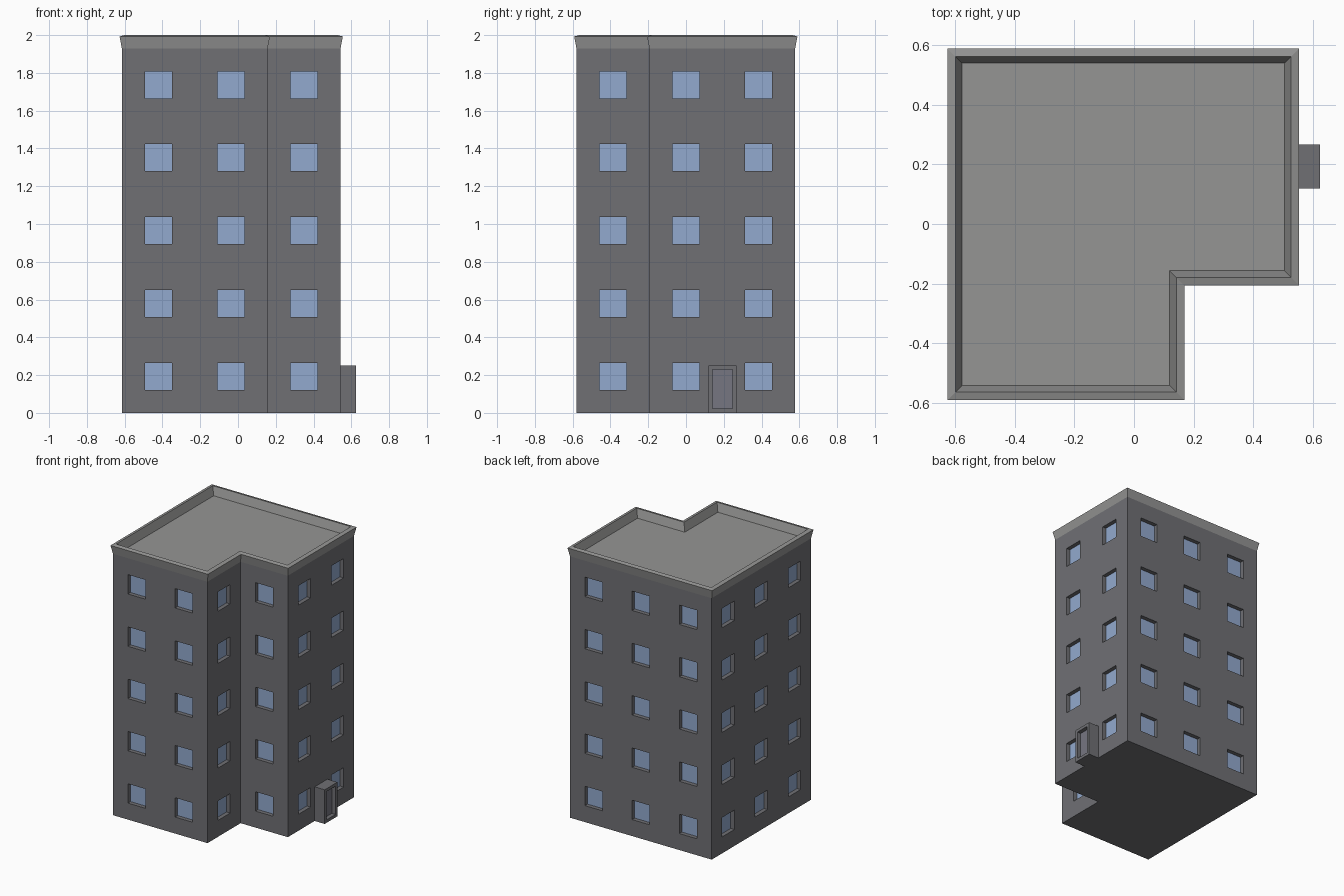
import bpy, bmesh
from mathutils import Vector

if "Cube" in bpy.data.objects:
    bpy.data.objects.remove(bpy.data.objects["Cube"])

CELL = 0.386          # one bay wide, one storey high
FLOORS = 5
TOP = CELL * FLOORS


def material(name, rgb):
    m = bpy.data.materials.new(name)
    m.diffuse_color = (*rgb, 1)
    m.use_nodes = True
    m.node_tree.nodes["Principled BSDF"].inputs["Base Color"].default_value = m.diffuse_color
    return m


WALL = material("wall_grey", (0.16, 0.162, 0.175))
ROOF = material("roof_grey", (0.30, 0.30, 0.295))
GLASS = material("glass_blue", (0.29, 0.40, 0.62))
DOOR = material("door_grey", (0.18, 0.18, 0.22))


def finish(bm, name, mats):
    me = bpy.data.meshes.new(name)
    bm.to_mesh(me)
    bm.free()
    for m in mats:
        me.materials.append(m)
    ob = bpy.data.objects.new(name, me)
    bpy.context.collection.objects.link(ob)
    return ob


def recess(bm, faces, border, depth):
    # inset each face, then sink it straight back
    bmesh.ops.inset_individual(bm, faces=faces, thickness=border, use_even_offset=True)
    bmesh.ops.inset_individual(bm, faces=faces, thickness=0, depth=-depth)
    for f in faces:
        f.material_index = 1


# L-shaped footprint, walked counter-clockwise bay by bay
points, dirs = [], []
p = Vector((-0.615, -0.58))
for dx, dy, n in [(1, 0, 2), (0, 1, 1), (1, 0, 1), (0, 1, 2), (-1, 0, 3), (0, -1, 3)]:
    for _ in range(n):
        points.append(p.copy())
        dirs.append(Vector((dx, dy)))
        p += dirs[-1] * CELL


def ring(bm, offset, z, pts):
    # footprint moved outwards by offset with mitred corners
    out = []
    for i in pts:
        a, b = dirs[i - 1], dirs[i]
        na, nb = Vector((a.y, -a.x)), Vector((b.y, -b.x))
        move = nb if a == b else na + nb
        q = points[i] + move * offset
        out.append(bm.verts.new((q.x, q.y, z)))
    return out


def bridge(bm, low, high):
    n = len(low)
    return [bm.faces.new((low[i], low[(i + 1) % n], high[(i + 1) % n], high[i]))
            for i in range(n)]


# Walls with recessed windows, one per bay and storey
bm = bmesh.new()
rings = [ring(bm, 0, CELL * k, range(len(points))) for k in range(FLOORS + 1)]
cells = [f for lo, hi in zip(rings, rings[1:]) for f in bridge(bm, lo, hi)]
bm.faces.new(rings[0][::-1])
bm.normal_update()
recess(bm, cells, (CELL - 0.143) / 2, 0.03)
finish(bm, "walls_and_windows", [WALL, GLASS])

# Flared cornice, parapet rim and sunken flat roof
bm = bmesh.new()
corners = [i for i in range(len(points)) if dirs[i] != dirs[i - 1]]
profile = [(0, TOP), (0.012, 1.993), (-0.015, 2.0), (-0.037, 1.94)]
rings = [ring(bm, o, z, corners) for o, z in profile]
for lo, hi in zip(rings, rings[1:]):
    bridge(bm, lo, hi)
bm.faces.new(rings[-1])
finish(bm, "cornice_and_roof", [ROOF])

# Entrance porch with recessed door
bm = bmesh.new()
bmesh.ops.create_cube(bm, size=1)
for v in bm.verts:
    v.co = Vector((0.584 + v.co.x * 0.082, 0.193 + v.co.y * 0.148, 0.126 + v.co.z * 0.252))
bm.normal_update()
recess(bm, [f for f in bm.faces if f.normal.x > 0.9], 0.022, 0.03)
finish(bm, "entrance_porch", [WALL, DOOR])
